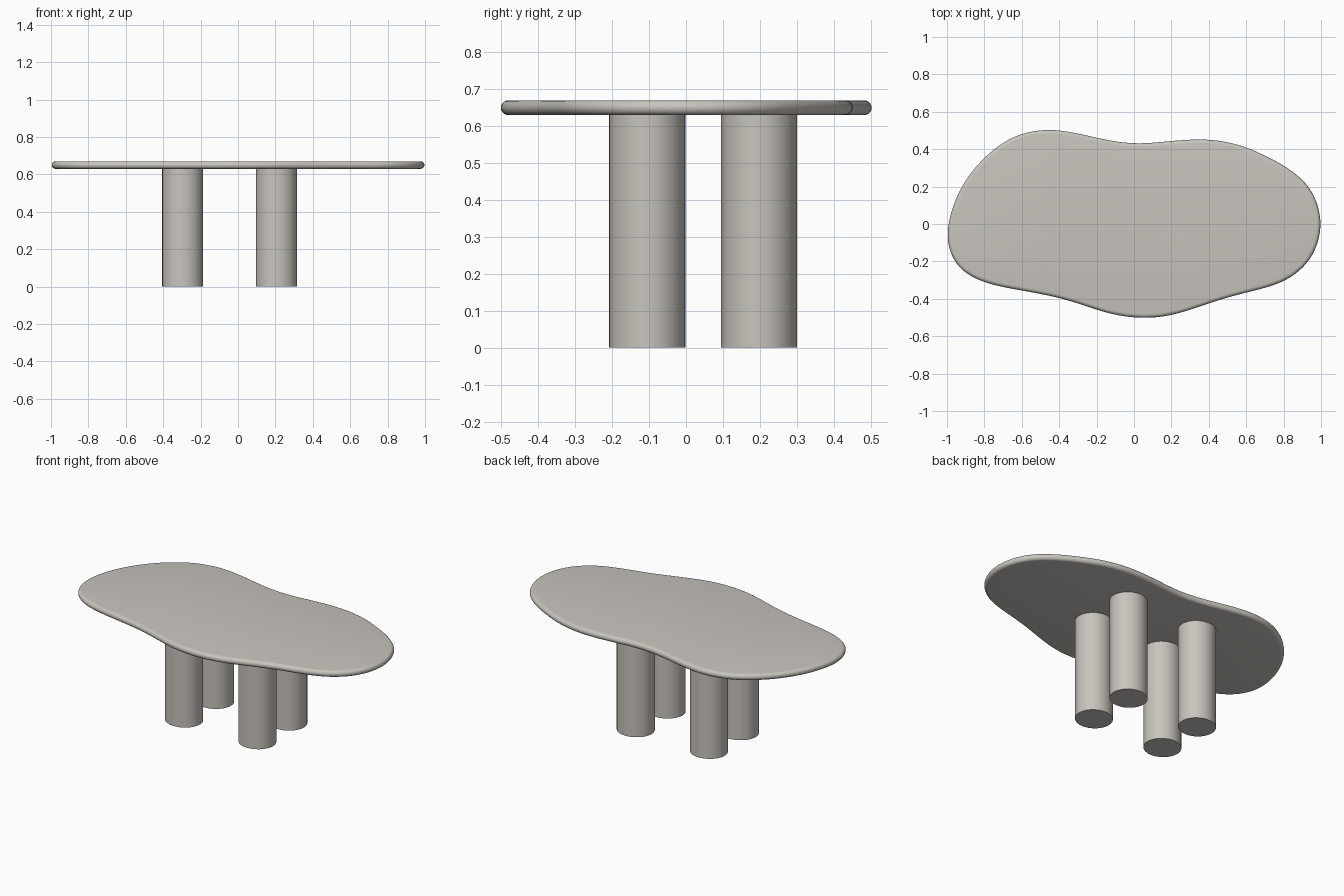
import bpy, bmesh, math
from mathutils import Vector

if "Cube" in bpy.data.objects:
    bpy.data.objects.remove(bpy.data.objects["Cube"])

stone = bpy.data.materials.new("warm_grey")
stone.diffuse_color = (0.58, 0.55, 0.51, 1)
stone.use_nodes = True
stone.node_tree.nodes["Principled BSDF"].inputs["Base Color"].default_value = stone.diffuse_color

# Wavy outline of the top, counter-clockwise from the right end
OUTLINE = [(1.0, 0.0), (0.975, 0.125), (0.91, 0.23), (0.8, 0.313), (0.7, 0.365),
           (0.6, 0.41), (0.48, 0.442), (0.35, 0.453), (0.2, 0.444), (0.05, 0.43),
           (-0.08, 0.438), (-0.2, 0.461), (-0.33, 0.49), (-0.46, 0.505), (-0.6, 0.483),
           (-0.71, 0.428), (-0.81, 0.345), (-0.9, 0.235), (-0.965, 0.105), (-1.0, -0.05),
           (-0.975, -0.17), (-0.91, -0.255), (-0.8, -0.312), (-0.66, -0.345),
           (-0.5, -0.373), (-0.35, -0.408), (-0.2, -0.458), (-0.08, -0.49),
           (0.06, -0.503), (0.2, -0.488), (0.35, -0.442), (0.5, -0.392), (0.66, -0.352),
           (0.8, -0.308), (0.91, -0.228), (0.975, -0.125)]


def smooth_loop(points, steps):
    """Closed Catmull-Rom curve, lightly relaxed."""
    p = [Vector(q) for q in points]
    n, out = len(p), []
    for i in range(n):
        a, b, c, d = p[i - 1], p[i], p[(i + 1) % n], p[(i + 2) % n]
        for k in range(steps):
            t = k / steps
            out.append(0.5 * (2 * b + (c - a) * t + (2 * a - 5 * b + 4 * c - d) * t**2
                              + (3 * b - a - 3 * c + d) * t**3))
    m = len(out)
    for _ in range(6):
        out = [(out[i - 1] + 2 * out[i] + out[(i + 1) % m]) / 4 for i in range(m)]
    return out


def finish(bm, name):
    bmesh.ops.recalc_face_normals(bm, faces=bm.faces)
    mesh = bpy.data.meshes.new(name)
    bm.to_mesh(mesh)
    bm.free()
    mesh.materials.append(stone)
    obj = bpy.data.objects.new(name, mesh)
    bpy.context.collection.objects.link(obj)
    bpy.ops.object.select_all(action='DESELECT')
    obj.select_set(True)
    bpy.context.view_layer.objects.active = obj
    bpy.ops.object.shade_smooth_by_angle(angle=math.radians(40))
    return obj


# Table top: outline swept through a half-round edge
R, MID, ARC = 0.02, 0.65, 10
loop = smooth_loop(OUTLINE, 5)
n = len(loop)
bm = bmesh.new()
rings = []
for j in range(ARC + 1):
    a = -math.pi / 2 + math.pi * j / ARC
    ring = []
    for i, p in enumerate(loop):
        t = (loop[(i + 1) % n] - loop[i - 1]).normalized()
        q = p - Vector((t.y, -t.x)) * R * (1 - math.cos(a))
        ring.append(bm.verts.new((q.x, q.y, MID + R * math.sin(a))))
    rings.append(ring)
for lo, hi in zip(rings, rings[1:]):
    for i in range(n):
        k = (i + 1) % n
        bm.faces.new((lo[i], lo[k], hi[k], hi[i]))
bm.faces.new(rings[0][::-1])
bm.faces.new(rings[-1])
finish(bm, "table_top")

# Four thick round legs
LEG_H = 0.631
for side, x in (("left", -0.296), ("right", 0.206)):
    for end, y in (("front", -0.105), ("back", 0.198)):
        bm = bmesh.new()
        bmesh.ops.create_cone(bm, cap_ends=True, segments=64, radius1=1, radius2=1, depth=LEG_H)
        bmesh.ops.scale(bm, vec=(0.109, 0.103, 1), verts=bm.verts)
        bmesh.ops.translate(bm, vec=(x, y, LEG_H / 2), verts=bm.verts)
        finish(bm, f"{end}_{side}_leg")
